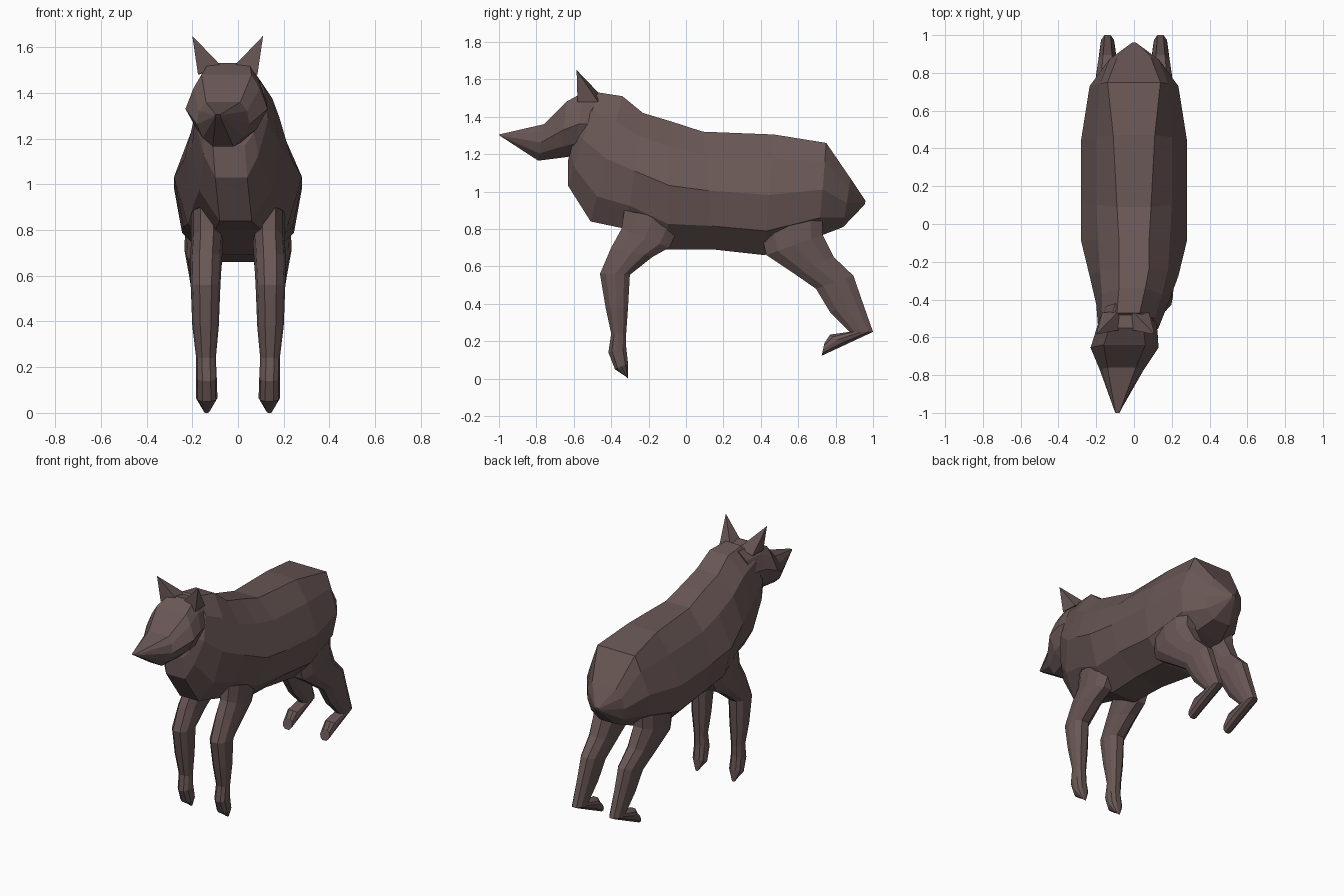
import bpy, bmesh

fur = bpy.data.materials.new("dark brown fur")
fur.diffuse_color = (0.14, 0.095, 0.091, 1)

T = (0, 0.2, 0.5, 0.8, 1)           # stations across each section
LIMB = (0.4, 0.85, 1, 0.85, 0.4)    # relative widths of a leg section


def finish(name, bm):
    bmesh.ops.remove_doubles(bm, verts=bm.verts, dist=0.0005)
    bmesh.ops.recalc_face_normals(bm, faces=bm.faces)
    me = bpy.data.meshes.new(name)
    bm.to_mesh(me)
    bm.free()
    me.materials.append(fur)
    ob = bpy.data.objects.new(name, me)
    bpy.context.collection.objects.link(ob)
    return ob


def loft(name, sections):
    """Each section: (y, z) of one edge, (y, z) of the other, centre x, widths."""
    bm = bmesh.new()
    prev = None
    for (y0, z0), (y1, z1), cx, widths in sections:
        half = [(w, y0 + (y1 - y0) * t, z0 + (z1 - z0) * t) for t, w in zip(T, widths)]
        pts = [(cx + w, y, z) for w, y, z in half] + [(cx - w, y, z) for w, y, z in reversed(half)]
        ring = [bm.verts.new(p) for p in pts]
        n = len(ring)
        if prev:
            for i in range(n):
                bm.faces.new((prev[i], prev[(i + 1) % n], ring[(i + 1) % n], ring[i]))
        else:
            bm.faces.new(ring)
        prev = ring
    bm.faces.new(prev)
    return finish(name, bm)


def leg(name, side, rows):
    return loft(name, [(a, b, side * x, [w * k for k in LIMB]) for a, b, x, w in rows])


# Trunk from tail stub to neck
loft("body", [
    ((0.96, 0.95), (0.955, 0.93), 0, (0.01, 0.012, 0.012, 0.012, 0.01)),
    ((0.88, 1.07), (0.84, 0.81), 0, (0.09, 0.13, 0.14, 0.12, 0.06)),
    ((0.75, 1.26), (0.71, 0.76), 0, (0.14, 0.18, 0.235, 0.21, 0.10)),
    ((0.47, 1.305), (0.42, 0.66), 0, (0.11, 0.20, 0.28, 0.245, 0.12)),
    ((0.09, 1.32), (0.15, 0.69), 0, (0.09, 0.20, 0.28, 0.24, 0.10)),
    ((-0.08, 1.375), (-0.10, 0.69), 0, (0.08, 0.19, 0.28, 0.22, 0.09)),
    ((-0.23, 1.42), (-0.32, 0.80), 0, (0.08, 0.18, 0.235, 0.19, 0.10)),
    ((-0.34, 1.51), (-0.51, 0.84), -0.01, (0.07, 0.16, 0.19, 0.16, 0.07)),
    ((-0.47, 1.53), (-0.63, 1.03), -0.03, (0.06, 0.14, 0.16, 0.12, 0.07)),
    ((-0.55, 1.45), (-0.63, 1.17), -0.04, (0.05, 0.10, 0.12, 0.11, 0.07)),
])

# Head, slightly turned to one side
loft("head", [
    ((-0.42, 1.51), (-0.50, 1.22), -0.03, (0.07, 0.12, 0.14, 0.11, 0.05)),
    ((-0.55, 1.53), (-0.60, 1.19), -0.04, (0.09, 0.13, 0.165, 0.13, 0.06)),
    ((-0.64, 1.48), (-0.67, 1.18), -0.05, (0.11, 0.145, 0.18, 0.13, 0.06)),
    ((-0.76, 1.36), (-0.79, 1.165), -0.065, (0.075, 0.105, 0.115, 0.09, 0.045)),
    ((-1.0, 1.305), (-0.99, 1.295), -0.088, (0.01, 0.012, 0.012, 0.012, 0.01)),
])

# Ears
for side, label in ((-1, "left"), (1, "right")):
    bm = bmesh.new()
    cx = -0.045
    base = [bm.verts.new((cx + side * a, y, z)) for a, y, z in
            ((0.03, -0.56, 1.52), (0.13, -0.58, 1.48), (0.125, -0.47, 1.48), (0.035, -0.46, 1.52))]
    tip = bm.verts.new((cx + side * 0.155, -0.585, 1.65))
    bm.faces.new(base)
    for i in range(4):
        bm.faces.new((base[i], base[(i + 1) % 4], tip))
    finish(label + "_ear", bm)

# Legs
for side, label in ((-1, "left"), (1, "right")):
    leg(label + "_front_leg", side, [
        ((-0.33, 0.90), (-0.02, 0.84), 0.135, 0.07),
        ((-0.345, 0.80), (-0.09, 0.70), 0.135, 0.07),
        ((-0.40, 0.70), (-0.18, 0.65), 0.14, 0.07),
        ((-0.46, 0.56), (-0.30, 0.555), 0.142, 0.065),
        ((-0.43, 0.38), (-0.31, 0.38), 0.142, 0.058),
        ((-0.40, 0.24), (-0.32, 0.24), 0.14, 0.043),
        ((-0.415, 0.14), (-0.32, 0.17), 0.138, 0.045),
        ((-0.38, 0.05), (-0.31, 0.08), 0.137, 0.047),
        ((-0.32, 0.01), (-0.31, 0.0), 0.137, 0.012),
    ])
    leg(label + "_hind_leg", side, [
        ((0.40, 0.78), (0.73, 0.86), 0.15, 0.08),
        ((0.43, 0.66), (0.73, 0.77), 0.15, 0.085),
        ((0.58, 0.56), (0.79, 0.65), 0.145, 0.07),
        ((0.695, 0.48), (0.895, 0.55), 0.14, 0.06),
        ((0.77, 0.355), (0.94, 0.42), 0.14, 0.05),
        ((0.875, 0.25), (1.0, 0.25), 0.14, 0.04),
        ((0.77, 0.235), (0.85, 0.18), 0.14, 0.042),
        ((0.74, 0.19), (0.725, 0.122), 0.14, 0.035),
    ])
